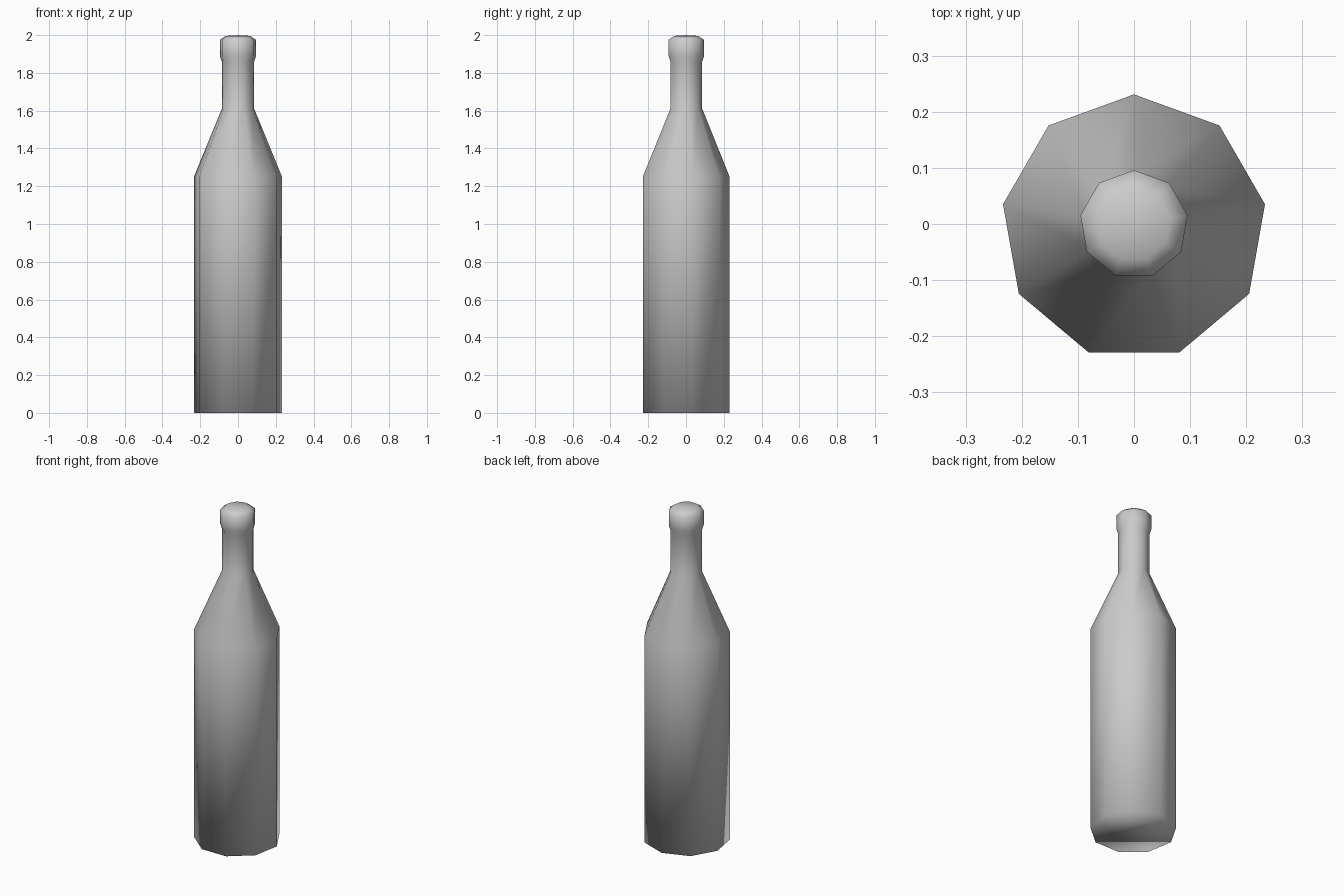
import bpy, bmesh, math

if "Cube" in bpy.data.objects:
    bpy.data.objects.remove(bpy.data.objects["Cube"])

SIDES = 9
# profile: radius, height, y offset of the ring centre
PROFILE = [(0.237, 0.0, -0.006), (0.237, 1.25, -0.006),   # body
           (0.087, 1.61, -0.001), (0.087, 1.86, -0.001),  # shoulder, neck
           (0.097, 1.89, -0.001), (0.097, 1.975, -0.001), # lip
           (0.065, 1.996, -0.001)]                        # cap edge

bm = bmesh.new()
rings = []
for r, z, cy in PROFILE:
    ring = []
    for i in range(SIDES):
        a = math.pi / 2 + 2 * math.pi * i / SIDES
        ring.append(bm.verts.new((r * math.cos(a), cy + r * math.sin(a), z)))
    rings.append(ring)

# walls
for low, high in zip(rings, rings[1:]):
    for i in range(SIDES):
        j = (i + 1) % SIDES
        bm.faces.new((low[i], low[j], high[j], high[i]))

# base and slightly domed top
bm.faces.new(rings[0][::-1])
tip = bm.verts.new((0, -0.001, 2.0))
for i in range(SIDES):
    bm.faces.new((rings[-1][i], rings[-1][(i + 1) % SIDES], tip))

bmesh.ops.recalc_face_normals(bm, faces=bm.faces)
for f in bm.faces:
    f.smooth = True

mesh = bpy.data.meshes.new("bottle")
bm.to_mesh(mesh)
bm.free()
bottle = bpy.data.objects.new("bottle", mesh)
bpy.context.collection.objects.link(bottle)
